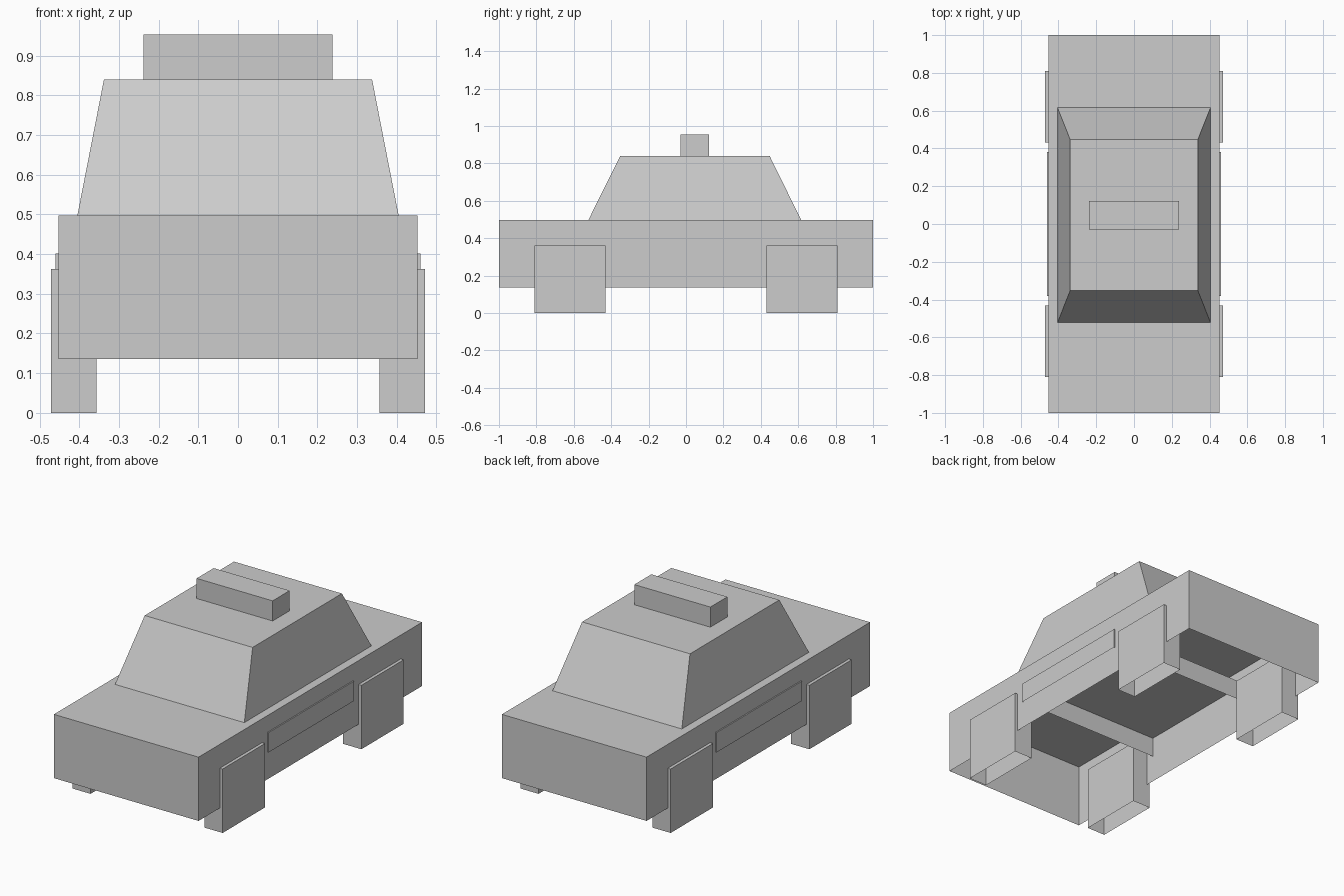
import bpy
import bmesh

if "Cube" in bpy.data.objects:
    bpy.data.objects.remove(bpy.data.objects["Cube"])

grey = bpy.data.materials.new("plain grey")
grey.diffuse_color = (0.604, 0.604, 0.604, 1.0)
grey.use_nodes = True
grey.node_tree.nodes["Principled BSDF"].inputs["Base Color"].default_value = grey.diffuse_color


def shell(name, x, y, z, top_x=None, top_y=None):
    """Box or tapered box with an open underside; ranges are (low, high)."""
    tx, ty = top_x or x, top_y or y
    bm = bmesh.new()
    rings = []
    for (x0, x1), (y0, y1), h in ((x, y, z[0]), (tx, ty, z[1])):
        corners = ((x0, y0), (x1, y0), (x1, y1), (x0, y1))
        rings.append([bm.verts.new((cx, cy, h)) for cx, cy in corners])
    low, high = rings
    bm.faces.new(high)
    for i in range(4):
        j = (i + 1) % 4
        bm.faces.new((low[i], low[j], high[j], high[i]))
    mesh = bpy.data.meshes.new(name)
    bm.to_mesh(mesh)
    bm.free()
    mesh.materials.append(grey)
    obj = bpy.data.objects.new(name, mesh)
    bpy.context.collection.objects.link(obj)
    return obj


# Main body, hollow underneath
shell("body", (-0.453, 0.453), (-1, 1), (0.136, 0.497))

# Tapered cabin
shell("cabin", (-0.405, 0.405), (-0.522, 0.616), (0.497, 0.84),
      (-0.338, 0.338), (-0.352, 0.447))

# Roof light bar
shell("roof_light", (-0.238, 0.238), (-0.03, 0.122), (0.84, 0.954))

# Door trim, one block passing through the body
shell("door_trim", (-0.46, 0.46), (-0.382, 0.382), (0.29, 0.402))

# Four blocky wheels
for side, sx in (("left", -1), ("right", 1)):
    for end, sy in (("front", -1), ("back", 1)):
        shell(f"{end}_{side}_wheel",
              tuple(sorted((sx * 0.357, sx * 0.471))),
              tuple(sorted((sy * 0.431, sy * 0.81))),
              (0, 0.362))
